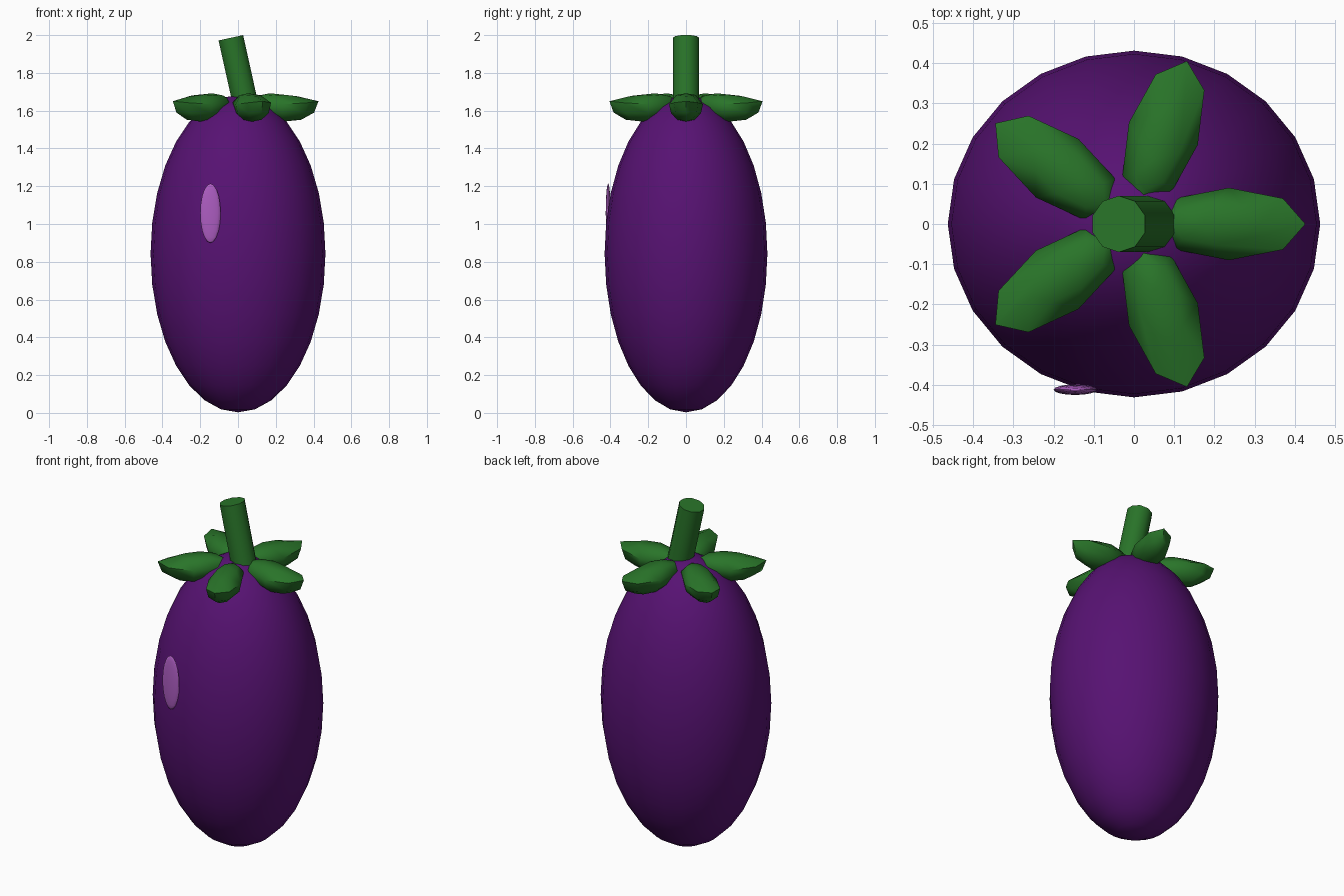
import bpy, bmesh, math
from mathutils import Matrix

if "Cube" in bpy.data.objects:
    bpy.data.objects.remove(bpy.data.objects["Cube"])


def material(name, rgb):
    m = bpy.data.materials.new(name)
    m.diffuse_color = (*rgb, 1)
    m.use_nodes = True
    m.node_tree.nodes["Principled BSDF"].inputs["Base Color"].default_value = m.diffuse_color
    return m


PURPLE = material("deep purple", (0.095, 0.006, 0.17))
GREEN = material("leaf green", (0.022, 0.175, 0.022))
LILAC = material("lilac shine", (0.42, 0.11, 0.54))


def add_object(name, bm, mat, smooth_angle=60):
    bmesh.ops.recalc_face_normals(bm, faces=bm.faces)
    me = bpy.data.meshes.new(name)
    bm.to_mesh(me)
    bm.free()
    me.materials.append(mat)
    ob = bpy.data.objects.new(name, me)
    bpy.context.collection.objects.link(ob)
    bpy.ops.object.select_all(action='DESELECT')
    ob.select_set(True)
    bpy.context.view_layer.objects.active = ob
    bpy.ops.object.shade_smooth_by_angle(angle=math.radians(smooth_angle))
    return ob


def ellipsoid(name, centre, radii, segments, rings, mat):
    bm = bmesh.new()
    m = Matrix.Translation(centre) @ Matrix.Diagonal((*radii, 1))
    bmesh.ops.create_uvsphere(bm, u_segments=segments, v_segments=rings, radius=1, matrix=m)
    return add_object(name, bm, mat)


# Fruit body and the pale shine on its front
ellipsoid("fruit_body", (0, 0, 0.843), (0.463, 0.431, 0.84), 24, 16, PURPLE)
ellipsoid("shine_spot", (-0.146, -0.412, 1.057), (0.054, 0.013, 0.157), 16, 10, LILAC)

# Leaning stem
bm = bmesh.new()
lean = Matrix.Translation((0.0, 0, 1.815)) @ Matrix.Rotation(math.radians(-12.5), 4, 'Y')
bmesh.ops.create_cone(bm, cap_ends=True, segments=10, radius1=0.07, radius2=0.07,
                      depth=0.35, matrix=lean)
add_object("stem", bm, GREEN, 50)


# Leaf: eight-sided rings between two poles, pointing outwards along x
def leaf(name, angle):
    bm = bmesh.new()
    top = bm.verts.new((0.17, 0, 1.692))
    bottom = bm.verts.new((0.24, 0, 1.542))
    rings = []
    # centre distance, scale, side height, extra height at the tips
    for cx, s, z, tip in ((0.20, 0.58, 1.683, -0.006), (0.236, 1.0, 1.634, 0.016),
                          (0.236, 0.88, 1.585, 0.005), (0.24, 0.5, 1.552, 0.0)):
        ring = []
        for k in range(8):
            a = k * math.tau / 8
            c = math.cos(a)
            ring.append(bm.verts.new((cx + 0.19 * s * c, 0.09 * s * math.sin(a),
                                      z + tip * c * c)))
        rings.append(ring)
    for k in range(8):
        j = (k + 1) % 8
        bm.faces.new((top, rings[0][k], rings[0][j]))
        bm.faces.new((bottom, rings[-1][j], rings[-1][k]))
        for upper, lower in zip(rings, rings[1:]):
            bm.faces.new((upper[k], lower[k], lower[j], upper[j]))
    bm.transform(Matrix.Rotation(angle, 4, 'Z'))
    add_object(name, bm, GREEN, 50)


# Five leaves around the stem
for i in range(5):
    leaf(f"leaf_{i + 1}", i * math.tau / 5)
